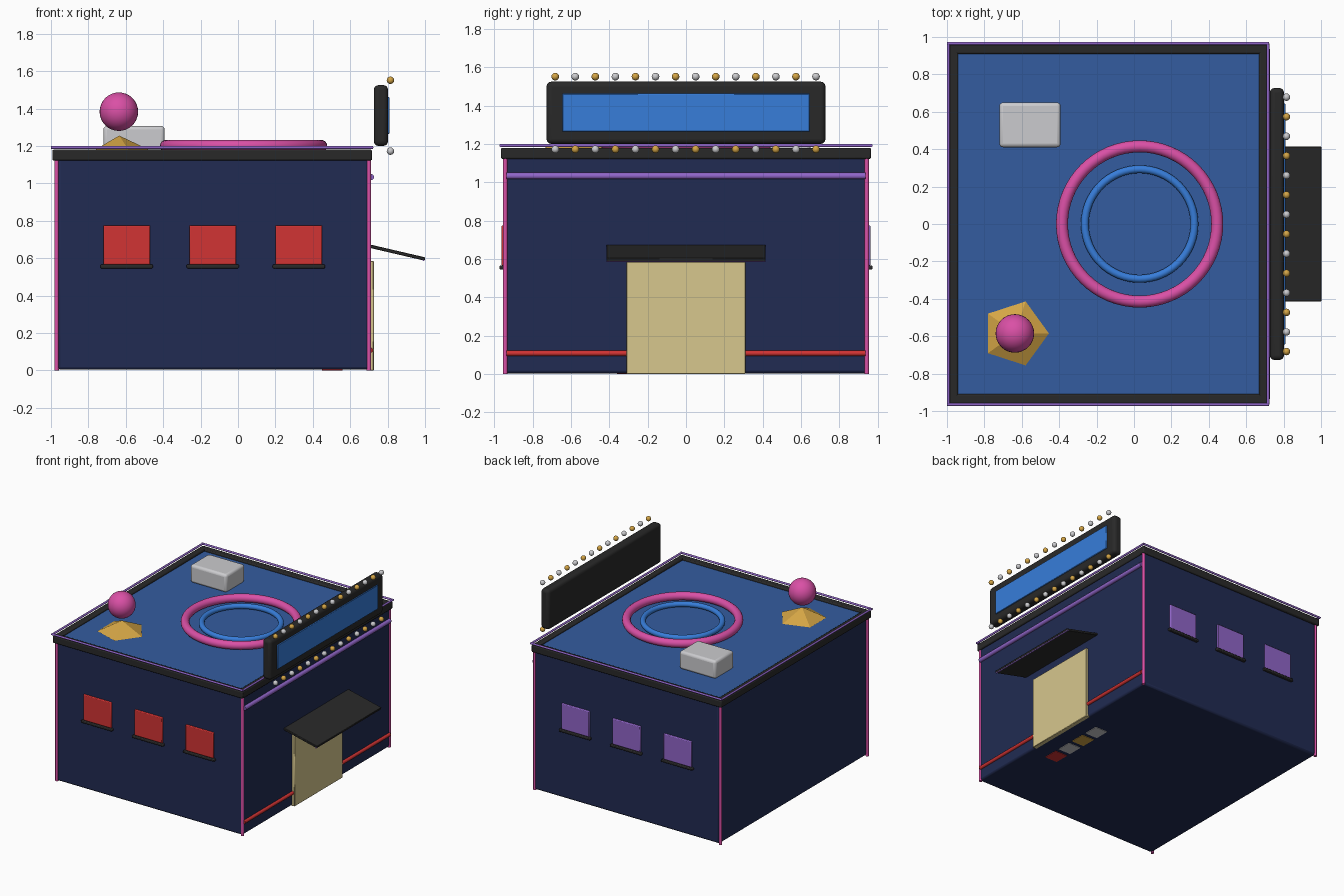
import bpy, math
from mathutils import Vector

if "Cube" in bpy.data.objects:
    bpy.data.objects.remove(bpy.data.objects["Cube"])


def mat(name, r, g, b):
    m = bpy.data.materials.new(name)
    m.diffuse_color = (r, g, b, 1)
    m.use_nodes = True
    m.node_tree.nodes["Principled BSDF"].inputs["Base Color"].default_value = m.diffuse_color
    return m


NAVY = mat("navy wall", .015, .024, .085)
ROOF = mat("roof blue", .034, .108, .35)
BLUE = mat("bright blue", .038, .205, .70)
BLACK = mat("charcoal", .022, .022, .022)
PINK = mat("neon pink", .70, .08, .38)
PURPLE = mat("neon purple", .28, .13, .58)
RED = mat("red", .64, .033, .033)
GOLD = mat("gold", .66, .376, .06)
SILVER = mat("silver", .60, .60, .62)
CREAM = mat("cream", .68, .57, .27)


def finish(name, m, smooth=True):
    o = bpy.context.object
    o.name = name
    o.data.materials.append(m)
    if smooth:
        bpy.ops.object.shade_smooth_by_angle(angle=math.radians(35))
    return o


def box(name, m, x, y, z, bevel=0.0, segs=2):
    """Box given by (min, max) on each axis."""
    lo, hi = Vector((x[0], y[0], z[0])), Vector((x[1], y[1], z[1]))
    bpy.ops.mesh.primitive_cube_add(size=1, location=(lo + hi) / 2)
    o = bpy.context.object
    for v in o.data.vertices:
        v.co = Vector(a * b for a, b in zip(v.co, hi - lo))
    if bevel:
        b = o.modifiers.new("bevel", 'BEVEL')
        b.width, b.segments = bevel, segs
    return finish(name, m)


def tube(name, m, a, b, r):
    a, b = Vector(a), Vector(b)
    bpy.ops.mesh.primitive_cylinder_add(vertices=16, radius=r, depth=(b - a).length,
                                        location=(a + b) / 2)
    bpy.context.object.rotation_euler = (b - a).to_track_quat('Z', 'Y').to_euler()
    return finish(name, m)


def ball(name, m, p, r, seg=32):
    bpy.ops.mesh.primitive_uv_sphere_add(segments=seg, ring_count=seg // 2, radius=r, location=p)
    return finish(name, m)


def ring(name, m, p, major, minor):
    bpy.ops.mesh.primitive_torus_add(location=p, major_radius=major, minor_radius=minor,
                                     major_segments=64, minor_segments=16)
    return finish(name, m)


# Main building and roof
box("building_body", NAVY, (-.965, .705), (-.95, .95), (.004, 1.15), .015)
box("roof_deck", ROOF, (-.95, .68), (-.92, .92), (1.10, 1.165))

# Cornice around the roof
for s in (-1, 1):
    y = sorted((s * .91, s * .965))
    box("cornice_side", BLACK, (-.993, .717), y, (1.122, 1.18), .008)
box("cornice_left", BLACK, (-.993, -.94), (-.93, .93), (1.122, 1.18), .008)
box("cornice_right", BLACK, (.668, .717), (-.93, .93), (1.122, 1.18), .008)

# Thin neon line above the cornice
for s in (-1, 1):
    tube("roof_neon_side", PURPLE, (-1.0, s * .965, 1.192), (.722, s * .965, 1.192), .008)
for x in (-.993, .716):
    tube("roof_neon_end", PURPLE, (x, -.965, 1.192), (x, .965, 1.192), .008)

# Neon tubes on the four corners
for x in (-.970, .700):
    for y in (-.943, .943):
        tube("corner_neon", PINK, (x, y, 0), (x, y, 1.13), .012)

# Neon lines on the entrance wall
tube("upper_wall_neon", PURPLE, (.710, -.935, 1.033), (.710, .935, 1.033), .017)
tube("lower_wall_neon_a", RED, (.708, -.935, .108), (.708, -.28, .108), .014)
tube("lower_wall_neon_b", RED, (.708, .28, .108), (.708, .935, .108), .014)

# Entrance door
box("door", CREAM, (.69, .726), (-.31, .31), (0, .585), .003, 1)

# Sloping canopy with neon edge
canopy = box("canopy", BLACK, (-.158, .158), (-.415, .415), (-.009, .009), .003, 1)
canopy.location = (.846, 0, .631)
canopy.rotation_euler.y = math.atan2(.07, .30)
tube("canopy_neon", PURPLE, (.992, -.415, .591), (.992, .415, .591), .006)

# Windows with sills, front and back
for s, m in ((-1, RED), (1, PURPLE)):
    for x in (-.595, -.135, .325):
        box("window", m, (x - .125, x + .125), sorted((s * .94, s * .962)), (.565, .775), .006)
        box("window_sill", BLACK, (x - .14, x + .14), sorted((s * .94, s * .973)),
            (.545, .566), .006)

# Rooftop sign
box("sign_board", BLACK, (.726, .802), (-.727, .727), (1.2, 1.525), .025, 4)
box("sign_panel", BLUE, (.79, .809), (-.645, .645), (1.265, 1.462), .003, 1)
for i in range(14):
    y = -.682 + i * 1.36 / 13
    ball("sign_bulb_top", (GOLD, SILVER)[i % 2], (.815, y, 1.551), .02, 16)
    ball("sign_bulb_bottom", (SILVER, GOLD)[i % 2], (.815, y, 1.172), .02, 16)

# Roof decorations: two rings, cooling unit, pyramid and ball
ring("large_roof_ring", PINK, (.03, 0, 1.2), .415, .032)
ring("small_roof_ring", BLUE, (.03, 0, 1.19), .293, .021)
box("cooling_unit", SILVER, (-.72, -.392), (.41, .65), (1.16, 1.307), .02, 3)
bpy.ops.mesh.primitive_cone_add(vertices=5, radius1=.18, radius2=0, depth=.085,
                                location=(-.635, -.585, 1.2125), rotation=(0, 0, -math.pi / 2))
finish("roof_pyramid", GOLD, False)
ball("roof_ball", PINK, (-.637, -.585, 1.383), .103)

# Small floor plates seen from underneath
for i, m in enumerate((RED, SILVER, GOLD, SILVER)):
    y = -.30 + i * .155
    box("floor_plate", m, (.45, .56), (y - .06, y + .06), (0, .006))
